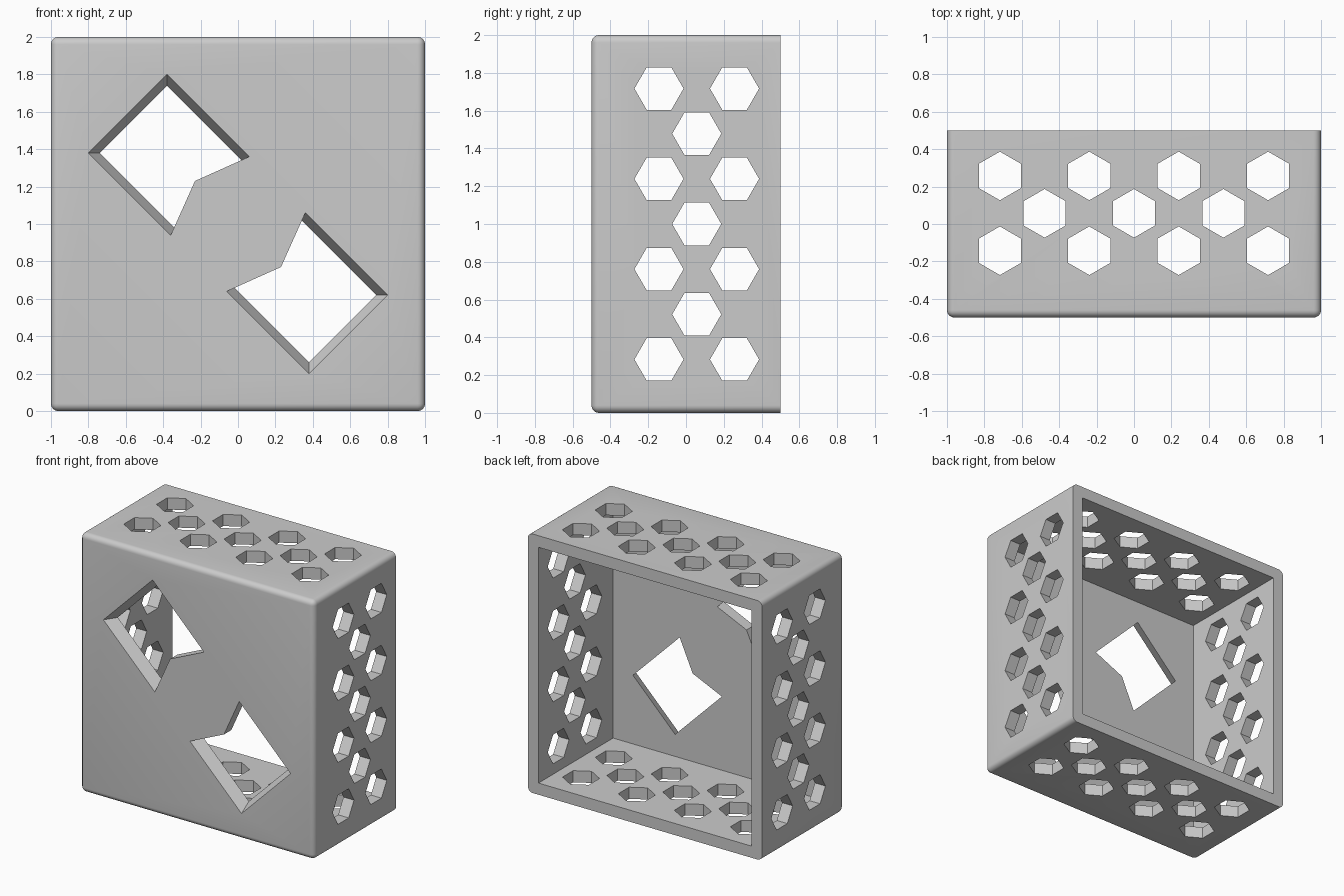
import bpy
import bmesh
import math
from mathutils import Matrix, Vector

if "Cube" in bpy.data.objects:
    bpy.data.objects.remove(bpy.data.objects["Cube"], do_unlink=True)

WALL = 0.09
HEX_RADIUS = 0.13
HEX_STEP = 0.239   # spacing between neighbouring columns
HEX_ROW = 0.2      # spacing between rows
HEX_MID = 0.057    # depth of the middle row

# One plain grey
grey = bpy.data.materials.new("plain grey")
grey.use_nodes = True
colour = (0.6, 0.6, 0.6, 1)
grey.diffuse_color = colour
grey.node_tree.nodes["Principled BSDF"].inputs["Base Color"].default_value = colour


def make_object(name, bm):
    bmesh.ops.recalc_face_normals(bm, faces=bm.faces)
    mesh = bpy.data.meshes.new(name)
    bm.to_mesh(mesh)
    bm.free()
    mesh.materials.append(grey)
    obj = bpy.data.objects.new(name, mesh)
    bpy.context.collection.objects.link(obj)
    return obj


def box(bm, size, centre):
    matrix = Matrix.Translation(centre) @ Matrix.Diagonal((*size, 1))
    return bmesh.ops.create_cube(bm, size=1, matrix=matrix)


def loft(bm, start, end):
    """Closed solid between two matching outlines."""
    a = [bm.verts.new(p) for p in start]
    b = [bm.verts.new(p) for p in end]
    bm.faces.new(a)
    bm.faces.new(b[::-1])
    for i in range(len(a)):
        j = (i + 1) % len(a)
        bm.faces.new((a[j], a[i], b[i], b[j]))


# Case body: all edges rounded except the ones around the back
bm = bmesh.new()
box(bm, (2, 1, 2), (0, 0, 1))
edges = [e for e in bm.edges if not all(v.co.y > 0 for v in e.verts)]
bmesh.ops.bevel(bm, geom=edges, offset=0.04, segments=6, profile=0.5, affect='EDGES')
case = make_object("case", bm)

# Open interior
bm = bmesh.new()
box(bm, (2 - 2 * WALL, 1.2, 2 - 2 * WALL), (0, 0.1 + WALL, 1))
cavity = make_object("cavity_cutter", bm)

# Staggered hexagonal vents through the four side walls
bm = bmesh.new()
hexagon = [(HEX_RADIUS * math.sin(math.radians(60 * i)),
            HEX_RADIUS * math.cos(math.radians(60 * i))) for i in range(6)]
for turn in range(4):
    spin = Matrix.Rotation(turn * math.pi / 2, 3, 'Y')
    for column in range(-3, 4):
        rows = (-1, 1) if column % 2 else (0,)
        for row in rows:
            cx, cy = column * HEX_STEP, HEX_MID + row * HEX_ROW
            ends = [[spin @ Vector((cx + x, cy + y, z)) + Vector((0, 0, 1))
                     for x, y in hexagon] for z in (0.85, 1.1)]
            loft(bm, *ends)
vents = make_object("vent_cutter", bm)

# Two notched windows in the front, narrowing inwards along their outer sides
outer = [(-0.38, 1.80), (-0.80, 1.38), (-0.36, 0.94), (-0.23, 1.23), (0.06, 1.36)]
inner = [(-0.38, 1.74), (-0.74, 1.38), (-0.341, 0.981), (-0.23, 1.23), (0.019, 1.341)]


def window_outline(y, sign):
    t = (y + 0.5) / WALL
    points = []
    for (ax, az), (bx, bz) in zip(outer, inner):
        x, z = ax + (bx - ax) * t, az + (bz - az) * t
        points.append((sign * x, y, 1 + sign * (z - 1)))
    return points


bm = bmesh.new()
for sign in (1, -1):
    loft(bm, window_outline(-0.55, sign), window_outline(-0.35, sign))
windows = make_object("window_cutter", bm)

# Cut everything and remove the helpers
bpy.ops.object.select_all(action='DESELECT')
bpy.context.view_layer.objects.active = case
case.select_set(True)
for cutter in (cavity, vents, windows):
    cutter.hide_render = True
    mod = case.modifiers.new(cutter.name, 'BOOLEAN')
    mod.operation = 'DIFFERENCE'
    mod.solver = 'EXACT'
    mod.object = cutter
    bpy.ops.object.modifier_apply(modifier=mod.name)
    bpy.data.objects.remove(cutter, do_unlink=True)

bpy.ops.object.shade_smooth_by_angle(angle=math.radians(30))
